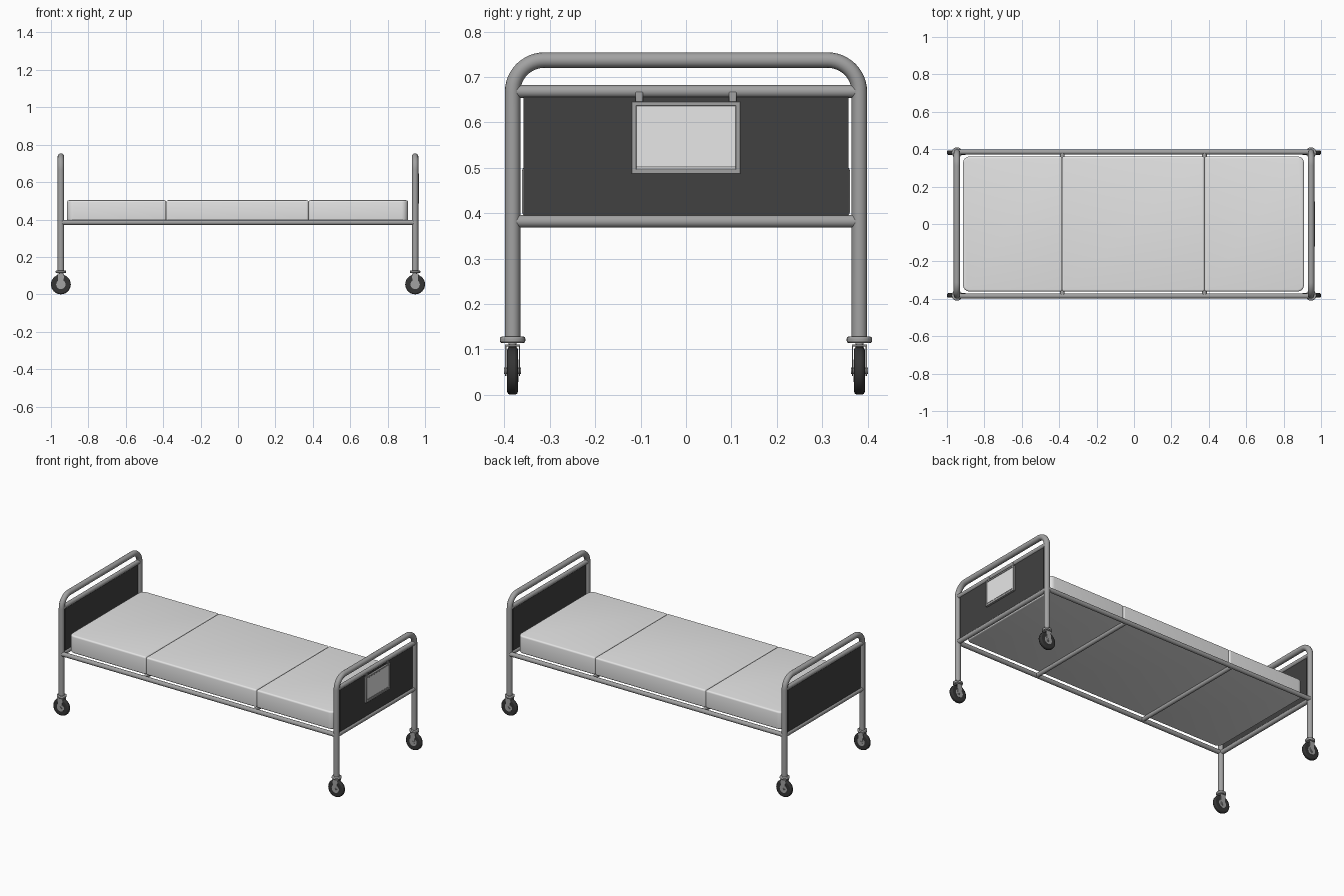
import bpy, bmesh, math
from mathutils import Vector

if "Cube" in bpy.data.objects:
    bpy.data.objects.remove(bpy.data.objects["Cube"])


def material(name, v):
    m = bpy.data.materials.new(name)
    m.diffuse_color = (v, v, v, 1)
    m.use_nodes = True
    m.node_tree.nodes["Principled BSDF"].inputs["Base Color"].default_value = m.diffuse_color
    return m


METAL = material("grey metal", 0.36)
DARK = material("dark panel", 0.052)
LIGHT = material("light mattress", 0.78)
RUBBER = material("black rubber", 0.035)
PAPER = material("chart paper", 0.82)

PX, PY = 0.947, 0.382   # post positions


def finish(ob, mat, bevel=0.0, seg=2):
    ob.data.materials.clear()
    ob.data.materials.append(mat)
    if bevel:
        b = ob.modifiers.new("bevel", 'BEVEL')
        b.width, b.segments, b.limit_method = bevel, seg, 'ANGLE'
        b.angle_limit = math.radians(40)
    bpy.ops.object.select_all(action='DESELECT')
    ob.select_set(True)
    bpy.context.view_layer.objects.active = ob
    bpy.ops.object.shade_smooth_by_angle(angle=math.radians(40))
    return ob


def from_bmesh(name, bm, mat, bevel=0.0, seg=2):
    bmesh.ops.recalc_face_normals(bm, faces=bm.faces)
    me = bpy.data.meshes.new(name)
    bm.to_mesh(me)
    bm.free()
    ob = bpy.data.objects.new(name, me)
    bpy.context.collection.objects.link(ob)
    return finish(ob, mat, bevel, seg)


def box(name, lo, hi, mat, bevel=0.0):
    bm = bmesh.new()
    bmesh.ops.create_cube(bm, size=1)
    for v in bm.verts:
        v.co = Vector([(lo[i] + hi[i]) / 2 + v.co[i] * (hi[i] - lo[i]) for i in range(3)])
    return from_bmesh(name, bm, mat, bevel)


def cyl(name, a, b, r, mat, bevel=0.0, sides=24):
    a, b = Vector(a), Vector(b)
    bm = bmesh.new()
    bmesh.ops.create_cone(bm, cap_ends=True, segments=sides, radius1=r, radius2=r, depth=(b - a).length)
    rot = (b - a).to_track_quat('Z', 'Y').to_matrix()
    for v in bm.verts:
        v.co = rot @ v.co + (a + b) / 2
    return from_bmesh(name, bm, mat, bevel)


def tube(name, pts, r, mat):
    cu = bpy.data.curves.new(name, 'CURVE')
    cu.dimensions = '3D'
    cu.bevel_depth, cu.bevel_resolution, cu.use_fill_caps = r, 6, True
    sp = cu.splines.new('POLY')
    sp.points.add(len(pts) - 1)
    for p, q in zip(sp.points, pts):
        p.co = (*q, 1)
    ob = bpy.data.objects.new(name, cu)
    bpy.context.collection.objects.link(ob)
    bpy.ops.object.select_all(action='DESELECT')
    ob.select_set(True)
    bpy.context.view_layer.objects.active = ob
    bpy.ops.object.convert(target='MESH')
    return finish(bpy.context.view_layer.objects.active, mat)


def arc(cx, cy, r, a0, a1, n=8):
    return [(cx + r * math.cos(math.radians(a0 + (a1 - a0) * i / n)),
             cy + r * math.sin(math.radians(a0 + (a1 - a0) * i / n))) for i in range(n + 1)]


def prism(bm, pts, offset):
    # extrude a closed outline along an offset, returning the moved vertices
    f = bm.faces.new([bm.verts.new(p) for p in pts])
    geom = bmesh.ops.extrude_face_region(bm, geom=[f])["geom"]
    moved = [v for v in geom if isinstance(v, bmesh.types.BMVert)]
    bmesh.ops.translate(bm, verts=moved, vec=offset)
    if not f.is_valid or len(bm.faces) < len(pts) + 2:
        bmesh.ops.holes_fill(bm, edges=bm.edges, sides=0)


# head and foot ends: bent tube hoop, two rails, dark panel
for s, end in ((-1, "head"), (1, "foot")):
    x, rad, top = s * PX, 0.07, 0.737
    yz = ([(PY, 0.122)] + arc(PY - rad, top - rad, rad, 0, 90, 12)
          + arc(-PY + rad, top - rad, rad, 90, 180, 12) + [(-PY, 0.122)])
    tube(end + "_hoop", [(x, y, z) for y, z in yz], 0.017, METAL)
    for z, part in ((0.668, "upper"), (0.382, "lower")):
        cyl(f"{end}_{part}_rail", (x, -PY, z), (x, PY, z), 0.014, METAL)
    box(end + "_panel", (x - 0.006, -0.358, 0.388), (x + 0.006, 0.358, 0.663), DARK)

    # casters
    for t, side in ((-1, "front"), (1, "back")):
        y, n, wz = t * PY, f"{end}_{side}_caster_", 0.053
        cyl(n + "collar", (x, y, 0.114), (x, y, 0.128), 0.028, METAL, 0.004)
        cyl(n + "stem", (x, y, 0.1), (x, y, 0.12), 0.009, METAL)
        box(n + "crown", (x - 0.018, y - 0.0165, 0.1065), (x + 0.018, y + 0.0165, 0.111), METAL, 0.001)
        cyl(n + "tyre", (x, y - 0.012, wz), (x, y + 0.012, wz), 0.053, RUBBER, 0.007, 32)
        cyl(n + "hub", (x, y - 0.0128, wz), (x, y + 0.0128, wz), 0.025, METAL, 0.0, 32)
        cyl(n + "axle", (x, y - 0.019, wz), (x, y + 0.019, wz), 0.007, METAL)
        for k in (-1, 1):
            # tapered fork plate with rounded lower end
            bm = bmesh.new()
            prof = [(-0.018, 0.11)] + arc(0, wz, 0.012, 180, 360) + [(0.018, 0.11)]
            prism(bm, [(x + px, y + k * 0.0138, pz) for px, pz in prof], (0, k * 0.0028, 0))
            from_bmesh(n + "fork", bm, METAL)

# side rails and cross bars
for t, side in ((-1, "front"), (1, "back")):
    cyl(side + "_side_rail", (-PX, t * 0.385, 0.384), (PX, t * 0.385, 0.384), 0.0135, METAL)
for x in (-0.383, 0.377):
    cyl("cross_bar", (x, -0.385, 0.383), (x, 0.385, 0.383), 0.0125, METAL)


# mattress sections: rounded outer corners, softened top and bottom edges
def mattress(name, x0, x1, round_left, round_right):
    y, r, small, soft = 0.361, 0.035, 0.011, 0.010
    z0, z1 = 0.393, 0.503
    bm = bmesh.new()
    rings = []
    steps = ([(soft * (1 - math.sin(a)), z0 + soft * (1 - math.cos(a)))
              for a in (i * math.pi / 8 for i in range(5))])
    steps += [(d, z0 + z1 - z) for d, z in reversed(steps)]
    for d, z in steps:
        rl, rr = (r if round_left else small), (r if round_right else small)
        prof = (arc(x1 - rr, y - rr, rr - d, 0, 90) + arc(x0 + rl, y - rl, rl - d, 90, 180)
                + arc(x0 + rl, -y + rl, rl - d, 180, 270) + arc(x1 - rr, -y + rr, rr - d, 270, 360))
        rings.append([bm.verts.new((px, py, z)) for px, py in prof])
    for a, b in zip(rings, rings[1:]):
        for i in range(len(a)):
            j = (i + 1) % len(a)
            bm.faces.new((a[i], a[j], b[j], b[i]))
    bm.faces.new(rings[0])
    bm.faces.new(rings[-1])
    from_bmesh(name, bm, LIGHT)


mattress("head_mattress", -0.914, -0.384, True, False)
mattress("middle_mattress", -0.384, 0.377, False, False)
mattress("foot_mattress", 0.377, 0.909, False, True)

# chart holder hanging from the foot rail
xa, xb = 0.955, 0.968
for lo, hi in (((-0.12, 0.486), (-0.109, 0.646)), ((0.109, 0.486), (0.12, 0.646)),
               ((-0.12, 0.486), (0.12, 0.497)), ((-0.12, 0.636), (0.12, 0.646))):
    box("chart_frame", (xa, *lo), (xb, *hi), METAL, 0.0015)
box("chart_sheet", (xa + 0.001, -0.11, 0.496), (xb - 0.003, 0.11, 0.637), PAPER)
box("chart_lip", (xb - 0.004, -0.109, 0.501), (xb - 0.001, 0.109, 0.504), METAL)
for y in (-0.103, 0.103):
    box("chart_hook", (0.956, y - 0.008, 0.643), (0.963, y + 0.008, 0.667), METAL, 0.002)
